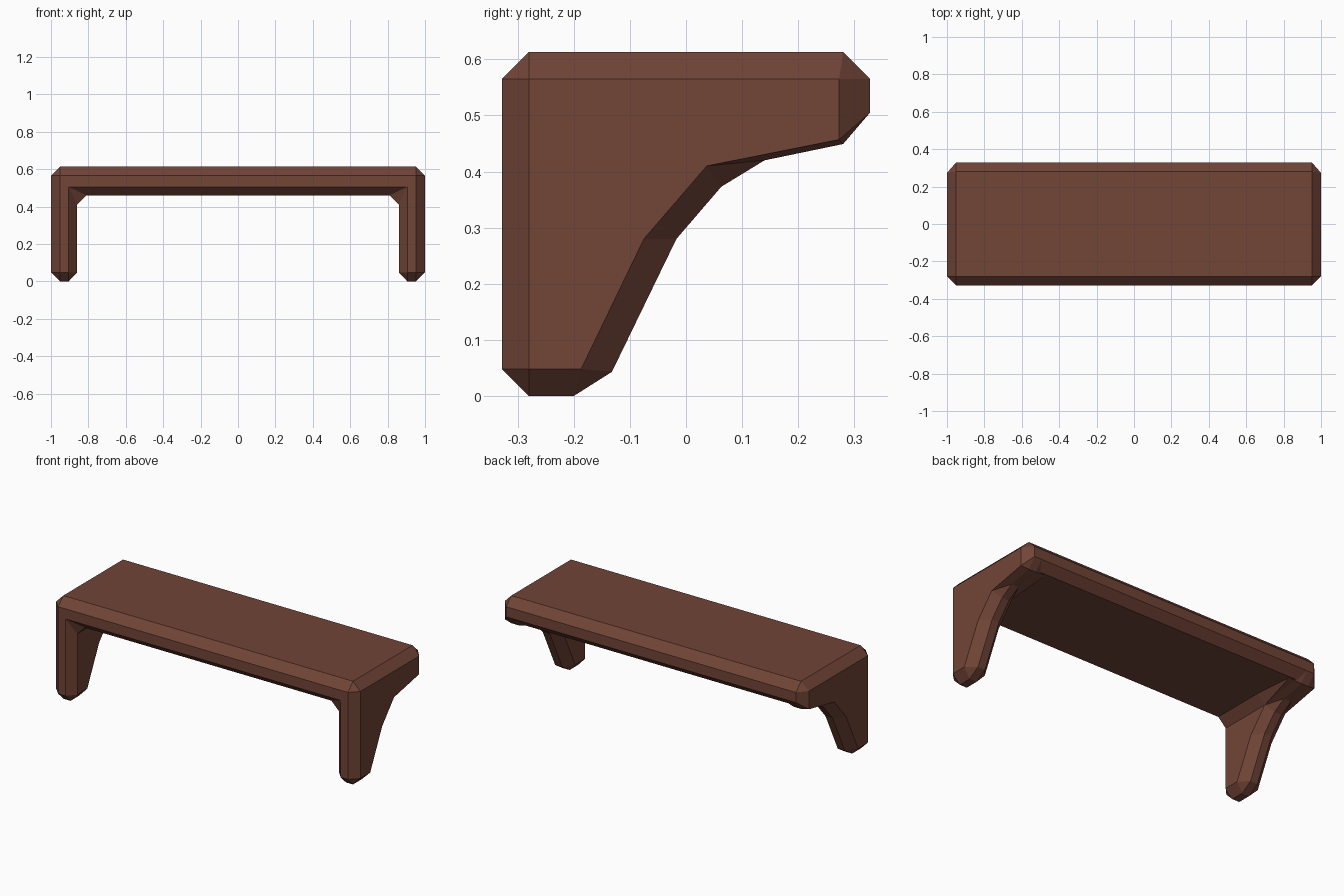
import bpy
import bmesh

cube = bpy.data.objects.get("Cube")
if cube:
    bpy.data.objects.remove(cube, do_unlink=True)

# Single warm wood colour
wood = bpy.data.materials.new("reddish_brown_wood")
wood.use_nodes = True
wood.diffuse_color = (0.165, 0.058, 0.038, 1)
wood.node_tree.nodes["Principled BSDF"].inputs["Base Color"].default_value = wood.diffuse_color


def finish(name, bm):
    bmesh.ops.remove_doubles(bm, verts=bm.verts, dist=0.0005)
    bmesh.ops.recalc_face_normals(bm, faces=bm.faces)
    mesh = bpy.data.meshes.new(name)
    bm.to_mesh(mesh)
    bm.free()
    mesh.materials.append(wood)
    bpy.context.collection.objects.link(bpy.data.objects.new(name, mesh))


def loft(name, sections):
    """Join (x, side profile) sections into a closed solid."""
    bm = bmesh.new()
    rings = [[bm.verts.new((x, y, z)) for y, z in profile] for x, profile in sections]
    for a, b in zip(rings, rings[1:]):
        for i in range(len(a)):
            j = (i + 1) % len(a)
            bm.faces.new((a[i], a[j], b[j], b[i]))
    for ring in (rings[0], rings[-1]):
        bm.faces.new(ring)
    finish(name, bm)


def hull(name, points):
    bm = bmesh.new()
    verts = [bm.verts.new(p) for p in points]
    bmesh.ops.convex_hull(bm, input=verts)
    finish(name, bm)


# Chamfered shelf slab
E, F, TOP, UNDER = 0.328, 0.28, 0.613, 0.46
slab = [(-E, 0.505), (-E, 0.565), (-F, TOP), (F, TOP),
        (E, 0.565), (E, 0.505), (F, UNDER), (-F, UNDER)]
loft("shelf_slab", [(-0.905, slab), (0.905, slab)])

# Bracket profiles: full-size ridge, and the smaller flat side face
ridge = [(-E, 0.048), (-F, 0), (-0.2, 0), (-0.132, 0.043), (-0.017, 0.28),
         (0.063, 0.373), (0.14, 0.42), (F, 0.449), (E, 0.505), (E, 0.565),
         (F, TOP), (-F, TOP), (-E, 0.565)]
foot, heel, bend, tip = (-F, 0.048), (-0.187, 0.048), (0.037, 0.41), (0.273, 0.457)
back, front = (0.273, 0.565), (-F, 0.565)
side = [foot, foot, heel, heel, (-0.075, 0.28), bend, bend,
        tip, tip, back, back, front, front]

for label, s in (("left", 1), ("right", -1)):
    loft(label + "_bracket", [(s * 1.0, side), (s * 0.952, ridge),
                              (s * 0.905, ridge), (s * 0.86, side)])
    # Sloped fillet between bracket and underside
    hull(label + "_corner_fillet",
         [(s * x, y, z) for x, y, z in (
             (0.905, -E, 0.505), (0.81, -F, UNDER), (0.86, -F, 0.41),
             (0.81, 0.04, UNDER), (0.86, 0.037, 0.41), (0.86, 0.273, 0.457),
             (0.905, 0.27, 0.47), (0.83, 0.27, UNDER))])
